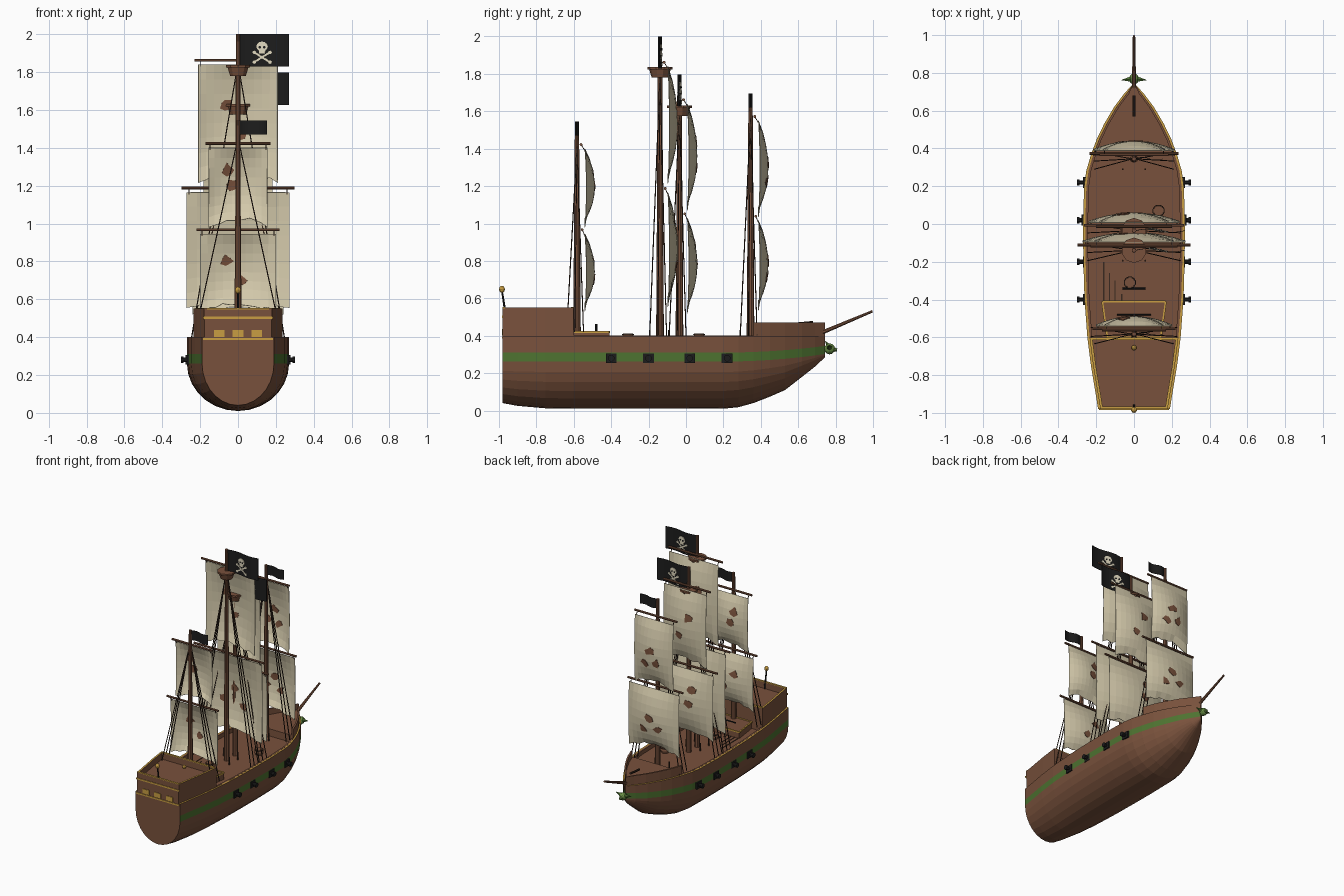
import bpy, bmesh, math, random
from mathutils import Vector

if "Cube" in bpy.data.objects:
    bpy.data.objects.remove(bpy.data.objects["Cube"])
random.seed(4)

def material(name, rgb):
    m = bpy.data.materials.new(name)
    m.diffuse_color = (*rgb, 1)
    m.use_nodes = True
    m.node_tree.nodes["Principled BSDF"].inputs["Base Color"].default_value = m.diffuse_color
    return m

WOOD = material("brown wood", (0.19, 0.083, 0.045))
ROPE = material("dark rope", (0.04, 0.022, 0.014))
GOLD = material("gold trim", (0.58, 0.34, 0.055))
GREEN = material("green paint", (0.075, 0.17, 0.03))
LEAF = material("light green", (0.14, 0.27, 0.06))
BLACK = material("black", (0.012, 0.012, 0.012))
SAIL = material("sail cloth", (0.66, 0.59, 0.41))
BONE = material("bone", (0.75, 0.69, 0.52))

def build(name, verts, faces, mats, thick=0):
    me = bpy.data.meshes.new(name)
    me.from_pydata([tuple(v) for v in verts], [], faces)
    for m in mats:
        me.materials.append(m)
    ob = bpy.data.objects.new(name, me)
    bpy.context.collection.objects.link(ob)
    bm = bmesh.new()
    bm.from_mesh(me)
    bmesh.ops.recalc_face_normals(bm, faces=bm.faces)
    bm.to_mesh(me)
    bm.free()
    if thick:
        mod = ob.modifiers.new("thickness", 'SOLIDIFY')
        mod.thickness, mod.offset = thick, 0
    return ob

def rod(name, a, b, r1, r2, mat, n=8):
    a, b = Vector(a), Vector(b)
    q = (b - a).to_track_quat('Z', 'Y')
    ring = [Vector((math.cos(2 * math.pi * (i + .5) / n), math.sin(2 * math.pi * (i + .5) / n), 0)) for i in range(n)]
    verts = [a + q @ (p * r1) for p in ring] + [b + q @ (p * r2) for p in ring]
    faces = [(i, (i + 1) % n, n + (i + 1) % n, n + i) for i in range(n)]
    return build(name, verts, faces + [tuple(range(n)), tuple(range(n, 2 * n))], [mat])

def box(name, x, y, z, mat):
    verts = [(i, j, k) for i in x for j in y for k in z]
    faces = [(0, 1, 3, 2), (4, 5, 7, 6), (0, 1, 5, 4), (2, 3, 7, 6), (0, 2, 6, 4), (1, 3, 7, 5)]
    return build(name, verts, faces, [mat])

def ball(name, c, r, mat, scale=(1, 1, 1)):
    me = bpy.data.meshes.new(name)
    bm = bmesh.new()
    bmesh.ops.create_icosphere(bm, subdivisions=2, radius=r)
    bm.to_mesh(me)
    bm.free()
    me.materials.append(mat)
    ob = bpy.data.objects.new(name, me)
    ob.location, ob.scale = c, scale
    bpy.context.collection.objects.link(ob)

def sheet(name, surf, us, vs, mat, thick):
    verts = [surf(u, v) for v in vs for u in us]
    n = len(us)
    faces = [(j * n + i, j * n + i + 1, j * n + n + i + 1, j * n + n + i)
             for j in range(len(vs) - 1) for i in range(n - 1)]
    return build(name, verts, faces, [mat], thick)

def plate(name, surf, pts, mat, thick=0.009):
    # thin plate laid on a curved surface, fanned from its middle
    n = len(pts)
    c = (sum(p[0] for p in pts) / n, sum(p[1] for p in pts) / n)
    verts = [surf(*p) for p in pts] + [surf(*c)]
    return build(name, verts, [(i, (i + 1) % n, n) for i in range(n)], [mat], thick)

# ---- hull: closed rings lofted from stern to bow (y, half width, keel height)
stations = [(-.98, .19, .04), (-.9, .203, .025), (-.75, .228, .012), (-.601, .247, .01), (-.6, .247, .01),
            (-.4, .262, .01), (-.2, .268, .01), (0, .27, .01), (.2, .264, .01), (.28, .253, .018),
            (.36, .23, .04), (.361, .23, .04), (.45, .197, .075), (.53, .158, .11), (.62, .105, .18),
            (.69, .052, .235), (.743, .004, .285)]

def ring(y, w, keel):
    top, deck = (.55, .5) if y < -.6 else (.47, .425) if y > .36 else (.401, .37)
    rise = max(0, (y - .2) / .54) ** 2
    zs = .262 + .04 * rise
    pts = [(w * math.sin(t), keel + (zs - keel) * (1 - math.cos(t)))
           for t in [i * math.pi / 14 for i in range(8)]]
    i1, i2 = max(w - .012, .003), max(w - .026, .002)
    pts += [(w, .31 + .035 * rise), (w, .4), (i1, .4), (i1, top), (i2, top), (i2, deck)]
    return [(x, y, z) for x, z in pts] + [(-x, y, z) for x, z in pts[:0:-1]]

N = 27
verts = [p for s in stations for p in ring(*s)]
faces, idx = [], []
for s in range(len(stations) - 1):
    for j in range(N):
        k = (j + 1) % N
        faces.append((s * N + j, s * N + k, s * N + N + k, s * N + N + j))
        band = j if j <= 13 else 26 - j
        y = stations[s][0]
        idx.append(1 if band == 7 else 2 if band == 9 or (band == 11 and y < -.61) else 0)
faces += [tuple(range(N)), tuple(range(len(verts) - N, len(verts)))]
hull = build("hull", verts, faces, [WOOD, GREEN, GOLD])
hull.data.polygons.foreach_set("material_index", idx + [0, 0])

# ---- stern castle walls, trim and windows
for nm, y0, w in (("stern_wall", -.98, .18), ("castle_front_wall", -.615, .225)):
    box(nm, (-w, w), (y0, y0 + .015), (.49, .547), WOOD)
    box(nm + "_trim", (-w, w), (y0, y0 + .015), (.547, .553), GOLD)
for z in (.502, .39):
    box("transom_trim", (-.185, .185), (-.984, -.978), (z - .006, z + .006), GOLD)
for x in (-.1, 0, .1):
    box("stern_window", (x - .028, x + .028), (-.984, -.978), (.402, .437), GOLD)
rod("lantern_pole", (0, -.962, .5), (0, -.984, .64), .007, .005, BLACK)
ball("stern_lantern", (0, -.984, .648), .016, GOLD, (1, 1, 1.2))
ball("deck_lantern", (0, -.655, .515), .014, GOLD)

# ---- raised quarter deck with gold edging
a, b = .168, .142
quad = [(-a, -.41), (a, -.41), (b, -.6), (-b, -.6)]
build("quarter_deck", [(x, y, z) for z in (.36, .42) for x, y in quad],
      [(0, 1, 2, 3), (4, 5, 6, 7)] + [(i, (i + 1) % 4, 4 + (i + 1) % 4, 4 + i) for i in range(4)], [WOOD])
for i in range(4):
    p, q = quad[i], quad[(i + 1) % 4]
    rod("quarter_deck_trim", (*p, .42), (*q, .42), .007, .007, GOLD, 4)
rod("helm_bar", (-.09, -.48, .445), (.09, -.48, .445), .005, .005, BLACK)
rod("helm_post", (0, -.48, .41), (0, -.48, .462), .006, .006, BLACK)
rod("hatch_bar", (-.06, -.342, .376), (.06, -.342, .376), .005, .005, BLACK)
for x, y in ((-.16, -.2), (-.13, -.26), (-.1, -.3), (-.065, -.37)):
    box("deck_line", (x - .003, x + .003), (-.41, y), (.368, .373), ROPE)

# ---- barrels
for x, y in ((-.022, -.31), (.13, .07)):
    rod("barrel_lower", (x, y, .37), (x, y, .39), .026, .033, WOOD, 12)
    rod("barrel_upper", (x, y, .39), (x, y, .412), .033, .027, WOOD, 12)
    rod("barrel_hoop", (x, y, .403), (x, y, .409), .033, .032, ROPE, 12)

# ---- cannons
for y in (-.4, -.2, .02, .22):
    w = .262 if abs(y) > .1 else .269
    for s in (-1, 1):
        box("gun_port", (s * (w - .02), s * (w + .008)), (y - .029, y + .029), (.255, .305), BLACK)
        rod("cannon_barrel", (s * .24, y, .28), (s * .292, y, .28), .013, .012, BLACK)
        rod("cannon_muzzle", (s * .288, y, .28), (s * .302, y, .28), .018, .018, BLACK)

# ---- bowsprit and figurehead
rod("bowsprit", (0, .67, .393), (0, .997, .531), .013, .007, WOOD)
rod("bow_bar", (0, .57, .462), (0, .68, .472), .008, .008, ROPE)
ball("figurehead", (0, .768, .33), .027, LEAF, (1, 1.1, 1.1))
rod("figurehead_snout", (0, .78, .328), (0, .808, .324), .018, .008, LEAF)
for s in (-1, 1):
    rod("figurehead_wing", (s * .01, .768, .335), (s * .066, .762, .345), .018, .001, GREEN, 6)
rod("figurehead_crest", (0, .765, .34), (0, .745, .372), .014, .001, GREEN, 6)

# ---- sails and flags
def sail(name, y, hw, top, bot):
    def surf(u, v):
        z = top - v * (top - bot) + .045 * v ** 3 * (1 - u * u)
        return (u * hw, y + .006 + .052 * math.sin(math.pi * min(v, 1)) ** .8 * (1 - .85 * u * u), z)
    us = [-1 + i / 5 for i in range(11)]
    ob = sheet(name, surf, us, [i / 8 for i in range(9)], SAIL, .003)
    for v in ob.data.vertices[-10:-1]:
        v.co.z += random.uniform(-.012, .012)      # ragged foot
    spots = random.choice([[(-.33, .28), (-.24, .5)], [(.05, .45), (.3, .66), (-.28, .62)], [(-.3, .35), (.1, .62)]])
    for cu, cv in spots:
        pts = []
        for i in range(7):
            t, r = i * math.tau / 7, random.uniform(.02, .042)
            pts.append((cu + r * math.cos(t) / hw, cv + r * math.sin(t) / (top - bot)))
        plate(name + "_patch", surf, pts, WOOD)

def flag(name, y, x1, z0, z1, skull):
    x0 = .01
    def surf(x, z):
        return (x, y + .009 * math.sin((x - x0) / (x1 - x0) * math.tau), z)
    sheet(name, surf, [x0 + (x1 - x0) * i / 10 for i in range(11)], [z0, z1], BLACK, .003)
    if not skull:
        return
    cx, cz = .128, z1 - .065
    def disc(x, z, rx, rz, n=12):
        return [(x + rx * math.cos(i * math.tau / n), z + rz * math.sin(i * math.tau / n)) for i in range(n)]
    plate("skull", surf, disc(cx, cz, .031, .026), BONE)
    plate("skull_jaw", surf, [(cx - .016, cz - .036), (cx + .016, cz - .036), (cx + .018, cz - .015), (cx - .018, cz - .015)], BONE)
    for s in (-1, 1):
        plate("skull_eye", surf, disc(cx + s * .012, cz - .004, .007, .007, 8), BLACK, .013)
        zc = cz - .057
        for t in (-1, -.33, .33):                     # crossed bones in short pieces
            e = t + .67
            plate("crossbone", surf, [(cx + t * .042, zc + s * t * .026 - .006), (cx + e * .042, zc + s * e * .026 - .006),
                                      (cx + e * .042, zc + s * e * .026 + .006), (cx + t * .042, zc + s * t * .026 + .006)], BONE)
        for t in (-1, 1):
            plate("bone_end", surf, disc(cx + t * .042, zc + s * t * .026, .01, .009, 8), BONE)

# ---- masts: name, y, top, upper (half width, top, bottom), lower, nest height, rail half width
masts = [("mizzen", -.583, 1.545, (.155, 1.40, .98), (.2, .945, .53), 0, .235),
         ("main", -.139, 2.0, (.21, 1.84, 1.215), (.272, 1.165, .555), 1.78, .255),
         ("middle", -.035, 1.797, (.182, 1.64, 1.07), (.24, 1.03, .52), 1.575, .255),
         ("fore", .345, 1.695, (.165, 1.55, 1.035), (.215, 1.017, .535), 0, .22)]
for name, y, top, up, low, nest, rail in masts:
    rod(name + "_mast", (0, y, .36), (0, y, top), .021, .011, WOOD, 10)
    for part, (hw, zt, zb) in (("upper", up), ("lower", low)):
        yy = y + (.022 if part == "upper" else .028)
        zy = zt + .022
        L = hw * 1.1
        rod(f"{name}_{part}_yard", (-L, yy, zy), (L, yy, zy), .008, .008, WOOD)
        sail(f"{name}_{part}_sail", y + .036, hw, zt, zb)
        for s in (-1, 1):
            rod(f"{name}_{part}_tie", (s * hw * .95, yy, zy), (s * hw * .95, y + .042, zt - .01), .003, .003, ROPE, 4)
    if nest:
        rod(name + "_crows_nest", (0, y, nest), (0, y, nest + .045), .044, .058, WOOD, 10)
        rod(name + "_nest_rim", (0, y, nest + .043), (0, y, nest + .056), .067, .067, WOOD, 10)
    big = nest > 0
    flag(name + "_flag", y, .27 if big else .152, top - (.17 if big else .075), top, big)
    foot = .42 if name == "mizzen" else .4
    for s in (-1, 1):
        for dy in (-.055, -.012, .035):
            rod(name + "_shroud", (s * (rail - .01), y + dy, foot), (s * .008, y, top - .2 if big else top - .13), .0035, .0035, ROPE, 4)
    for dx in (-.06, .06):
        rod(name + "_pin", (dx, y - .055, .365), (dx, y - .055, .43), .005, .005, ROPE, 6)
